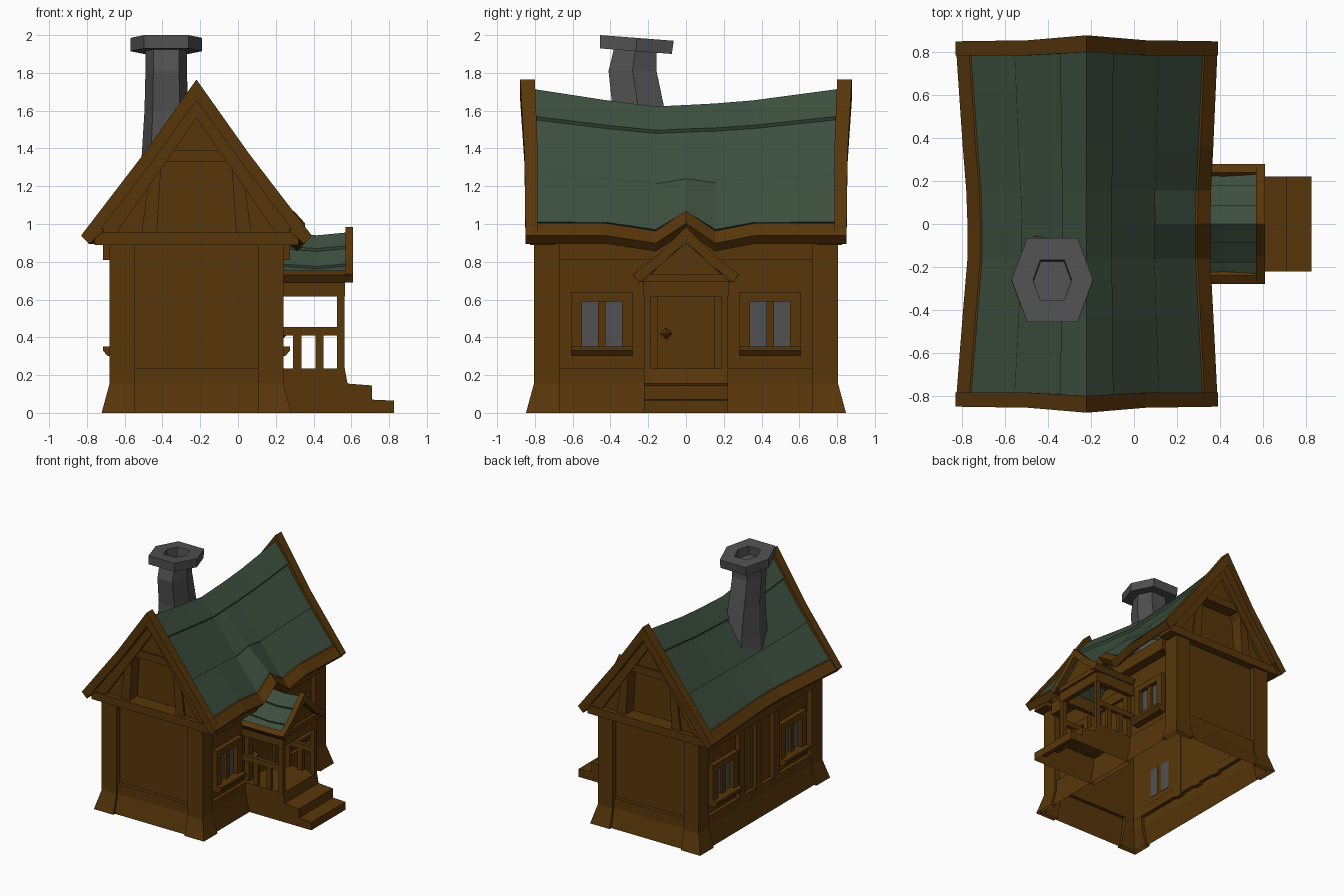
import bpy, bmesh, math

if "Cube" in bpy.data.objects:
    bpy.data.objects.remove(bpy.data.objects["Cube"])


def material(name, col):
    m = bpy.data.materials.new(name)
    m.diffuse_color = (*col, 1)
    m.use_nodes = True
    m.node_tree.nodes["Principled BSDF"].inputs["Base Color"].default_value = m.diffuse_color
    return m


WOOD = material("brown_wood", (0.098, 0.037, 0.003))
ROOF = material("green_shingle", (0.046, 0.078, 0.049))
STONE = material("grey_stone", (0.082, 0.082, 0.084))
CX = -0.22  # centre line of the house


def loft(name, rings, mat=WOOD, caps=True, open_bottom=False):
    """Skin a list of equal-length closed rings."""
    bm = bmesh.new()
    vs = [[bm.verts.new(p) for p in r] for r in rings]
    n = len(rings[0])
    for a, b in zip(vs, vs[1:]):
        for i in range(n):
            j = (i + 1) % n
            bm.faces.new((a[i], a[j], b[j], b[i]))
    if caps:
        bm.faces.new(vs[0])
        bm.faces.new(vs[-1])
    bmesh.ops.recalc_face_normals(bm, faces=bm.faces)
    if open_bottom:
        low = [f for f in bm.faces if all(v.co.z < 0.001 for v in f.verts)]
        bmesh.ops.delete(bm, geom=low, context='FACES')
    me = bpy.data.meshes.new(name)
    bm.to_mesh(me)
    bm.free()
    me.materials.append(mat)
    ob = bpy.data.objects.new(name, me)
    bpy.context.collection.objects.link(ob)
    return ob


def prism_y(name, pts, y0, y1, mat=WOOD, **k):
    return loft(name, [[(x, y, z) for x, z in pts] for y in (y0, y1)], mat, **k)


def prism_x(name, pts, x0, x1, mat=WOOD, **k):
    return loft(name, [[(x, y, z) for y, z in pts] for x in (x0, x1)], mat, **k)


def box(name, x0, x1, y0, y1, z0, z1, mat=WOOD):
    return prism_y(name, [(x0, z0), (x1, z0), (x1, z1), (x0, z1)], y0, y1, mat)


# Hollow wall shell with flared plinth, open below
rings = []
for z, r in ((0, -0.02), (0.155, 0.015), (0.235, 0.015), (0.235, 0.045), (0.93, 0.045)):
    hx, hy = 0.46 - r, 0.805 - r
    rings.append([(CX - hx, -hy, z), (CX + hx, -hy, z), (CX + hx, hy, z), (CX - hx, hy, z)])
loft("wall_shell", rings, caps=False)

# L-shaped corner posts with flared feet
for sx in (-1, 1):
    for sy in (-1, 1):
        rings = []
        for z, f in ((0, 0.042), (0.155, 0), (0.94, 0)):
            w, t = 0.135, 0.044
            L = [(-f, -f), (w, -f), (w, t - f), (t - f, t - f), (t - f, w), (-f, w)]
            rings.append([(CX + sx * (0.46 - a), sy * (0.805 - b), z) for a, b in L])
        loft("corner_post", rings, open_bottom=True)

# Side walls: top beams, windows and sills
for sx in (-1, 1):
    def X(d):
        return CX + sx * d
    box("side_top_beam", X(0.414), X(0.495), -0.67, 0.67, 0.81, 0.915)
    for yc in (-0.445, 0.445):
        for s in (-1, 1):
            box("window_jamb", X(0.414), X(0.455), yc + s * 0.105, yc + s * 0.165, 0.34, 0.64)
            box("window_glass", X(0.411), X(0.419), yc + s * 0.02, yc + s * 0.11, 0.35, 0.59, STONE)
        box("window_head", X(0.414), X(0.455), yc - 0.105, yc + 0.105, 0.59, 0.64)
        box("window_mullion", X(0.414), X(0.44), yc - 0.02, yc + 0.02, 0.34, 0.59)
        prism_y("window_sill", [(X(0.414), 0.30), (X(0.47), 0.30), (X(0.495), 0.33),
                                (X(0.495), 0.352), (X(0.414), 0.352)], yc - 0.165, yc + 0.165)
for y in (-0.225, 0, 0.225):
    box("left_wall_stud", -0.67, -0.634, y - 0.035, y + 0.035, 0.22, 0.83)

# Gables, front and back
for s in (-1, 1):
    prism_y("gable_wall", [(-0.73, 0.93), (0.29, 0.93), (CX, 1.62)], s * 0.67, s * 0.70)
    box("gable_tie_beam", -0.76, 0.32, s * 0.69, s * 0.825, 0.89, 0.955)
    for m in (-1, 1):
        prism_y("gable_rafter", [(CX + m * 0.53, 0.94), (CX + m * 0.43, 0.94),
                                 (CX, 1.56), (CX, 1.665)], s * 0.69, s * 0.81)
        prism_y("gable_side_panel", [(CX + m * 0.21, 0.95), (CX + m * 0.45, 0.95),
                                     (CX + m * 0.19, 1.31)], s * 0.69, s * 0.785)
        prism_y("gable_stud", [(CX + m * 0.21, 0.95), (CX + m * 0.29, 0.95),
                               (CX + m * 0.24, 1.34), (CX + m * 0.185, 1.34)], s * 0.69, s * 0.80)
    prism_y("gable_collar", [(CX - 0.2, 1.33), (CX + 0.2, 1.33), (CX + 0.15, 1.39),
                             (CX - 0.15, 1.39)], s * 0.69, s * 0.80)
    prism_y("gable_peak_panel", [(CX - 0.15, 1.38), (CX + 0.15, 1.38), (CX, 1.58)], s * 0.69, s * 0.785)
    path = [(0.61, 0.94, 0.565, 0.895, 0.785, 0.85), (0.275, 1.377, 0.245, 1.315, 0.785, 0.855),
            (0, 1.765, 0, 1.655, 0.80, 0.878)]
    full = [(-a, b, -c, *r) for a, b, c, *r in path] + path[1::-1]
    loft("barge_board", [[(CX + a, s * y0, b), (CX + a, s * y1, b), (CX + c, s * y1, d), (CX + c, s * y0, d)]
                         for a, b, c, d, y0, y1 in full])

# Sagging main roof: (y, ridge z, bow inwards, eyebrow bump over the porch)
stations = [(-0.81, 1.715, 0, 0), (-0.42, 1.655, 0.6, 0), (-0.16, 1.622, 1, -0.04), (0, 1.63, 1, 0.066),
            (0.155, 1.638, 0.9, -0.04), (0.36, 1.655, 0.6, 0), (0.81, 1.715, 0, 0)]


def slope_pt(st, side, t, off):
    y, zr, bow, bump = st
    run = 0.55 - bow * (0.035 if side > 0 else 0.055)
    z = zr + (0.985 - zr) * t - 0.015 * math.sin(math.pi * t)
    if side > 0:
        z += bump * t ** 3
    return (CX + side * (run * t + 0.8 * off), y, z + 0.6 * off)


rings = []
for st in stations:
    side_pts = {}
    for side in (-1, 1):
        p = [slope_pt(st, side, 0.2, 0.018), slope_pt(st, side, 0.21, 0),
             slope_pt(st, side, 0.6, 0.008), slope_pt(st, side, 0.61, 0.003), slope_pt(st, side, 0.97, 0.008)]
        side_pts[side] = p + [slope_pt(st, side, 0.97, -0.045)]
    rings.append([(CX, st[0], st[1])] + side_pts[1] + [(CX, st[0], st[1] - 0.08)] + side_pts[-1][::-1])
loft("main_roof", rings, ROOF)

# Eave boards following the roof edge
for side in (-1, 1):
    rings = []
    for y, zr, bow, bump in stations:
        d = -bow * (0.035 if side > 0 else 0.055)
        b = bump if side > 0 else 0
        yy = math.copysign(0.845, y) if abs(y) > 0.8 else y
        rings.append([(CX + side * (x + d), yy, z + b) for x, z in
                      ((0.528, 1.004), (0.55, 1.004), (0.61, 0.938), (0.57, 0.895), (0.49, 0.965))])
    loft("eave_board", rings)


# Crooked hollow chimney and tilted cap
def hexring(z, cy, rx, ry, tilt=0):
    pts = [(-1, 0), (-0.62, -1), (0.62, -1), (1, 0), (0.62, 1), (-0.62, 1)]
    return [(-0.38 + a * rx, cy + b * ry, z + tilt * b * ry) for a, b in pts]


loft("chimney_shaft", [hexring(1.2, -0.225, 0.155, 0.18), hexring(1.36, -0.23, 0.13, 0.168),
                       hexring(1.6, -0.25, 0.115, 0.138), hexring(1.81, -0.283, 0.11, 0.127),
                       hexring(1.93, -0.268, 0.11, 0.113)], STONE, caps=False)
loft("chimney_cap", [hexring(1.915, -0.265, 0.19, 0.19, -0.077), hexring(1.985, -0.26, 0.19, 0.195, -0.077),
                     hexring(1.985, -0.26, 0.09, 0.093, -0.077), hexring(1.86, -0.27, 0.085, 0.09)], STONE)

# Door and frame
box("door", 0.194, 0.212, -0.15, 0.147, 0.23, 0.615)
for s in (-1, 1):
    box("door_jamb", 0.194, 0.235, s * 0.148, s * 0.195, 0.23, 0.66)
box("door_lintel", 0.194, 0.235, -0.195, 0.195, 0.615, 0.70)
loft("door_knob", [[(x, -0.105 + a * k, 0.42 + b * k) for a, b in ((1, 0), (0, 1), (-1, 0), (0, -1))]
                   for x, k in ((0.205, 0.012), (0.235, 0.032), (0.258, 0.008))])

# Porch floor and steps, open below
prism_y("porch_steps", [(0.22, 0), (0.825, 0), (0.825, 0.065), (0.71, 0.07), (0.71, 0.145), (0.58, 0.155),
                        (0.565, 0.235), (0.22, 0.235)], -0.222, 0.222, open_bottom=True)

# Porch posts, rails and beams
for s in (-1, 1):
    box("porch_post", 0.525, 0.565, s * 0.187, s * 0.22, 0.235, 0.66)
    box("porch_handrail", 0.195, 0.53, s * 0.187, s * 0.22, 0.41, 0.455)
    for x in (0.292, 0.41):
        box("porch_baluster", x, x + 0.043, s * 0.19, s * 0.217, 0.23, 0.42)
    box("porch_side_beam", 0.195, 0.53, s * 0.185, s * 0.224, 0.615, 0.72)
box("porch_front_beam", 0.525, 0.567, -0.225, 0.225, 0.615, 0.71)

# Porch gable, shingle roof, eaves and barge boards
prism_x("porch_gable", [(-0.22, 0.70), (0.22, 0.70), (0, 0.92)], 0.53, 0.56)
box("porch_gable_beam", 0.53, 0.585, -0.24, 0.24, 0.695, 0.735)
for s in (-1, 1):
    rings = []
    for x, dz in ((0.2, 0), (0.42, -0.015), (0.575, 0)):
        rings.append([(x, s * y, z + dz) for y, z in
                      ((0, 0.955), (0.085, 0.885), (0.08, 0.87), (0.18, 0.79), (0.175, 0.778),
                       (0.25, 0.735), (0.23, 0.705), (0, 0.90))])
    loft("porch_roof", rings, ROOF)
    prism_x("porch_eave_board", [(s * 0.24, 0.755), (s * 0.28, 0.73), (s * 0.25, 0.69), (s * 0.20, 0.715)], 0.22, 0.60)
    prism_x("porch_barge_board", [(0, 0.985), (s * 0.15, 0.835), (s * 0.28, 0.735), (s * 0.252, 0.69),
                                  (s * 0.13, 0.785), (0, 0.91)], 0.568, 0.61)
